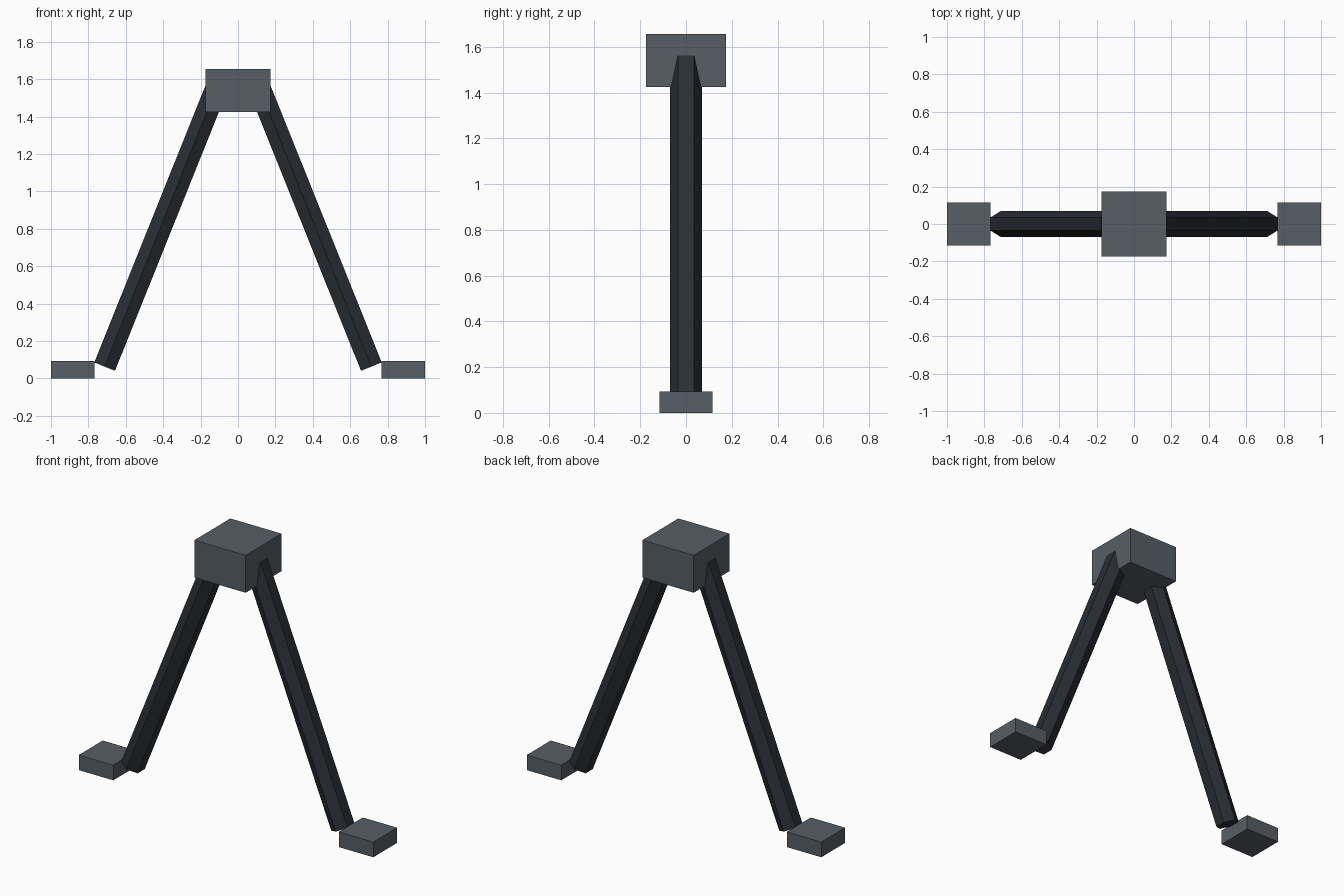
import bpy, bmesh, math
from mathutils import Vector

if "Cube" in bpy.data.objects:
    bpy.data.objects.remove(bpy.data.objects["Cube"])


def material(name, color):
    m = bpy.data.materials.new(name)
    m.diffuse_color = (*color, 1)
    m.use_nodes = True
    m.node_tree.nodes["Principled BSDF"].inputs["Base Color"].default_value = m.diffuse_color
    return m


slate = material("slate", (0.095, 0.112, 0.132))
dark = material("dark_metal", (0.022, 0.027, 0.033))


def finish(name, bm, mat):
    bmesh.ops.recalc_face_normals(bm, faces=bm.faces)
    me = bpy.data.meshes.new(name)
    bm.to_mesh(me)
    bm.free()
    me.materials.append(mat)
    ob = bpy.data.objects.new(name, me)
    bpy.context.collection.objects.link(ob)
    return ob


def box(name, center, size, mat):
    bm = bmesh.new()
    bmesh.ops.create_cube(bm, size=1)
    bmesh.ops.scale(bm, vec=size, verts=bm.verts)
    bmesh.ops.translate(bm, vec=center, verts=bm.verts)
    return finish(name, bm, mat)


def hex_bar(name, a, b, r, mat):
    # six-sided bar in the xz plane, with corners pointing along y
    a, b = Vector(a), Vector(b)
    y = Vector((0, 1, 0))
    side = (b - a).normalized().cross(y)
    bm = bmesh.new()
    angles = [i * math.pi / 3 for i in range(6)]
    rings = [[bm.verts.new(p + r * (math.cos(t) * y + math.sin(t) * side))
              for t in angles] for p in (a, b)]
    for ring in rings:
        bm.faces.new(ring)
    for i in range(6):
        j = (i + 1) % 6
        bm.faces.new((rings[0][i], rings[0][j], rings[1][j], rings[1][i]))
    return finish(name, bm, mat)


# Top block
box("top_block", (0, 0, 1.54), (0.348, 0.348, 0.23), slate)

# Splayed legs and foot pads
for label, s in (("left", -1), ("right", 1)):
    hex_bar(label + "_leg", (s * 0.713, 0, 0.063), (s * 0.12, 0, 1.54), 0.069, dark)
    box(label + "_foot", (s * 0.883, 0, 0.0465), (0.234, 0.232, 0.093), slate)
